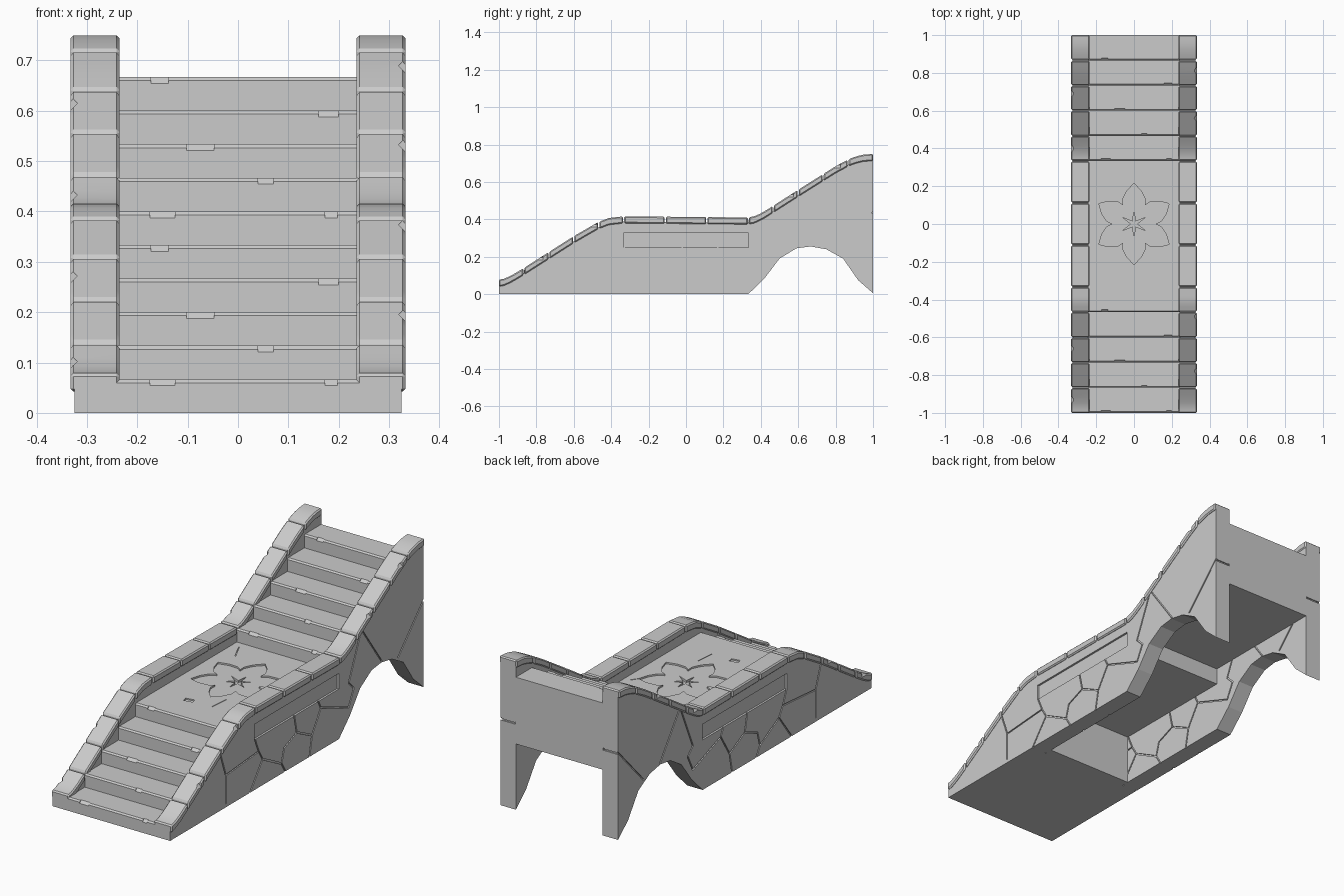
import bpy, bmesh
from math import atan2, cos, sin, radians, hypot
from mathutils import Matrix, Vector

if "Cube" in bpy.data.objects:
    bpy.data.objects.remove(bpy.data.objects["Cube"])

stone = bpy.data.materials.new("grey_stone")
stone.use_nodes = True
GREY = (0.6, 0.6, 0.6, 1)
stone.diffuse_color = GREY
stone.node_tree.nodes["Principled BSDF"].inputs["Base Color"].default_value = GREY

RISE, GO = 1 / 15, 2 / 15
INNER, OUTER, CAP_OUTER = 0.24, 0.325, 0.333


def make(name, bm):
    bmesh.ops.recalc_face_normals(bm, faces=bm.faces)
    mesh = bpy.data.meshes.new(name)
    bm.to_mesh(mesh)
    bm.free()
    mesh.materials.append(stone)
    obj = bpy.data.objects.new(name, mesh)
    bpy.context.collection.objects.link(obj)
    return obj


def prism(bm, points, offset):
    face = bm.faces.new([bm.verts.new(p) for p in points])
    new = bmesh.ops.extrude_face_region(bm, geom=[face])["geom"]
    bmesh.ops.translate(bm, verts=[v for v in new if isinstance(v, bmesh.types.BMVert)], vec=offset)


def box(bm, loc, size, angle=0, axis='X'):
    m = Matrix.Translation(loc) @ Matrix.Rotation(angle, 4, axis) @ Matrix.Diagonal((*size, 1))
    bmesh.ops.create_cube(bm, size=1, matrix=m)


def apply(obj, mod):
    bpy.ops.object.select_all(action='DESELECT')
    bpy.context.view_layer.objects.active = obj
    obj.select_set(True)
    bpy.ops.object.modifier_apply(modifier=mod.name)


def carve(obj, bm):
    cutter = make("cutter", bm)
    cutter.hide_render = True
    mod = obj.modifiers.new("carve", 'BOOLEAN')
    mod.operation, mod.solver, mod.use_self = 'DIFFERENCE', 'EXACT', True
    mod.object = cutter
    apply(obj, mod)
    bpy.data.objects.remove(cutter)


# Height of the balustrade top along y
TOP = [(-1, .078), (-.97, .083), (-.93, .102), (-.87, .138), (-.6, .31), (-.47, .385), (-.41, .408),
       (-.33, .416), (.33, .41), (.37, .417), (.42, .443), (.6, .558), (.8, .684),
       (.88, .727), (.94, .745), (1, .75)]


def top(y):
    for (a, za), (b, zb) in zip(TOP, TOP[1:]):
        if y <= b:
            return za + (zb - za) * (y - a) / (b - a)
    return TOP[-1][1]


# Stairs: two flights with a landing, nosings chamfered
noses = [(-1 + i * GO, (i + 1) * RISE) for i in range(5)]
noses += [(1 / 3 + i * GO, (i + 6) * RISE) for i in range(5)]
profile, level, c = [(-1, 0)], 0, 0.007
for y, z in noses:
    if level:
        profile.append((y, level))
    profile += [(y, z - c), (y + c, z)]
    level = z
third = 1 / 3
profile += [(1, level), (1, third), (third, third), (third, .25), (-third, .25), (-third, 0)]
bm = bmesh.new()
prism(bm, [(-INNER - .001, y, z) for y, z in profile], (2 * INNER + .002, 0, 0))
stairs = make("stairs_and_landing", bm)

# Chipped nosings, repeated on both flights
bm = bmesh.new()
chips = [[(-.15, .05), (.185, .025)], [(.055, .03)], [(-.075, .055)], [(.18, .04)], [(-.155, .035)]]
for i, (y, z) in enumerate(noses):
    for x, w in chips[i % 5]:
        box(bm, (x, y, z), (w, .018, .018), radians(45))
box(bm, (-.06, -.3, third), (.045, .025, .012), radians(10), 'Z')

# Hairline cracks in the landing
for x, y, turn in [(-.18, .25, -65), (.07, -.25, 85), (.18, .1, 55)]:
    box(bm, (x, y, third), (.1, .004, .006), radians(turn), 'Z')


def polar(r, deg, z):
    return (r * sin(radians(deg)), r * cos(radians(deg)), z)


# Six-petal flower sunk into the landing, with a deeper star in the middle
petal = [(.115, -30), (.145, -24), (.18, -12), (.215, 0), (.18, 12), (.145, 24)]
prism(bm, [polar(r, a + k * 60, third - .008) for k in range(6) for r, a in petal], (0, 0, .03))
prism(bm, [polar(r, a + k * 60, third - .02) for k in range(6) for r, a in [(.07, 0), (.016, 30)]],
      (0, 0, .025))
carve(stairs, bm)

# Side walls with an arch under the upper flight
ARCH = [(1, .005), (.92, .075), (.84, .19), (.75, .24), (.667, .255), (.59, .245), (.5, .19),
        (.42, .085), (.333, 0), (-1, 0)]
CRACKS = [[(-.61, .3), (-.56, .16), (-.56, .02)], [(-.56, .16), (-.3, .18)],
          [(-.33, .25), (-.3, .18), (-.27, .13), (-.37, 0)], [(-.27, .13), (-.12, .05), (-.09, 0)],
          [(-.12, .05), (-.1, .12), (0, .16), (-.02, .25)], [(0, .16), (.12, .1), (.1, 0)],
          [(.12, .1), (.19, .21), (.17, .25)], [(.19, .21), (.41, .13)],
          [(.41, .13), (.45, .21), (.41, .25)], [(.41, .25), (.51, .48), (.67, .26)],
          [(.8, .23), (1, .44)]]
joints = [-1 + i * GO for i in range(6)] + [-1 / 9, 1 / 9] + [third + i * GO for i in range(6)]
cap_chips = {-1: [-.93, -.66, .4, .69], 1: [-.78, -.49, .56, .81]}

for side, label in ((1, "left"), (-1, "right")):
    ys = [-1 + i * .025 for i in range(81)]
    bm = bmesh.new()
    outline = [(y, top(y) - .028) for y in ys] + ARCH
    prism(bm, [(side * INNER, y, z) for y, z in outline], (side * (OUTER - INNER), 0, 0))
    wall = make(label + "_wall", bm)

    # Stone joints on both faces, sunk panel beside the landing, joint on the back end
    bm = bmesh.new()
    for line in CRACKS:
        for (ya, za), (yb, zb) in zip(line, line[1:]):
            for x in (INNER, OUTER):
                box(bm, (side * x, (ya + yb) / 2, (za + zb) / 2),
                    (.012, hypot(yb - ya, zb - za) + .004, .007), atan2(zb - za, yb - ya))
    box(bm, (side * OUTER, 0, .289), (.02, 2 * third, .078))
    box(bm, (side * .285, 1, .435), (.12, .012, .008))
    carve(wall, bm)

    # Coping stones following the rail, one per joint
    bm = bmesh.new()
    for a, b in zip(joints, joints[1:]):
        lo = a + (.003 if a > -.99 else 0)
        hi = b - (.003 if b < .99 else 0)
        row = [lo + (hi - lo) * i / 5 for i in range(6)]
        ring = [(y, top(y)) for y in row] + [(y, top(y) - .037) for y in reversed(row)]
        prism(bm, [(side * (INNER - .005), y, z) for y, z in ring],
              (side * (CAP_OUTER - INNER + .005), 0, 0))
    caps = make(label + "_coping", bm)
    mod = caps.modifiers.new("bevel", 'BEVEL')
    mod.width, mod.segments, mod.limit_method, mod.angle_limit = .006, 1, 'ANGLE', radians(50)
    apply(caps, mod)

    # Chipped outer edges
    bm = bmesh.new()
    for y in cap_chips[side]:
        box(bm, (side * CAP_OUTER, y, top(y)), (.02, .03, .02), radians(45), 'Y')
    carve(caps, bm)
    bpy.ops.object.shade_smooth_by_angle(angle=radians(25))
